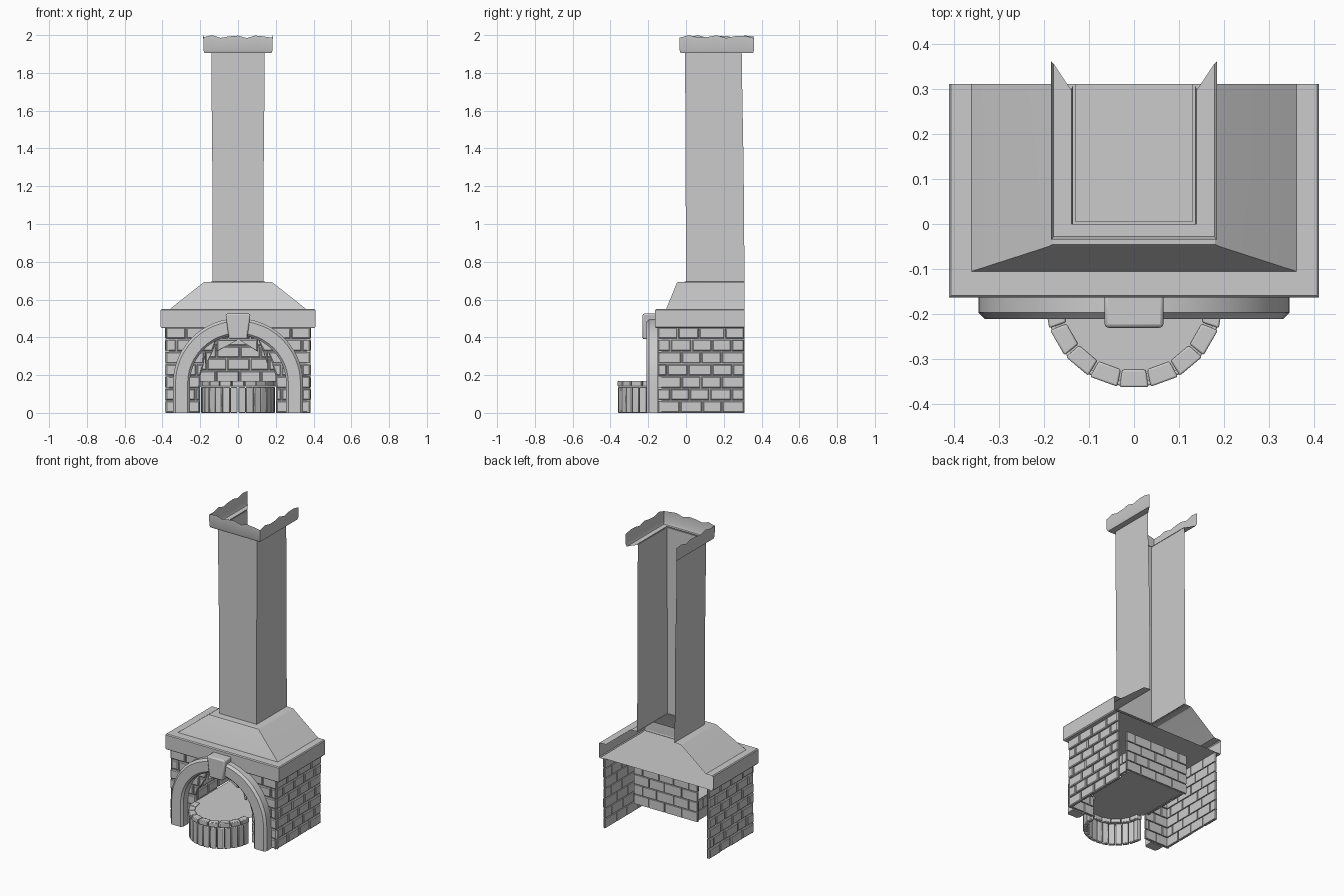
import bpy, bmesh, math, random
from mathutils import Vector

random.seed(4)
if "Cube" in bpy.data.objects:
    bpy.data.objects.remove(bpy.data.objects["Cube"])

stone = bpy.data.materials.new("stone grey")
stone.use_nodes = True
GREY = (0.6, 0.6, 0.6, 1)
stone.diffuse_color = GREY
stone.node_tree.nodes["Principled BSDF"].inputs["Base Color"].default_value = GREY

BACK = 0.31
WALL_TOP = 0.455
HEARTH_TOP = 0.17


def finish(name, bm, smooth=None, bevel=0, normals=True):
    if normals:
        bmesh.ops.recalc_face_normals(bm, faces=bm.faces)
    mesh = bpy.data.meshes.new(name)
    bm.to_mesh(mesh)
    bm.free()
    mesh.materials.append(stone)
    ob = bpy.data.objects.new(name, mesh)
    bpy.context.collection.objects.link(ob)
    if bevel:
        mod = ob.modifiers.new("bevel", 'BEVEL')
        mod.width = bevel
        mod.segments = 2
    if smooth:
        bpy.ops.object.select_all(action='DESELECT')
        ob.select_set(True)
        bpy.context.view_layer.objects.active = ob
        bpy.ops.object.shade_smooth_by_angle(angle=math.radians(smooth))
    return ob


def loft(bm, loops, closed=False, caps=False):
    """Skin a list of equally long point loops."""
    rings = [[bm.verts.new(p) for p in loop] for loop in loops]
    n = len(rings[0])
    for a, b in zip(rings, rings[1:]):
        for i in range(n if closed else n - 1):
            j = (i + 1) % n
            bm.faces.new((a[i], a[j], b[j], b[i]))
    if caps:
        bm.faces.new(rings[0])
        bm.faces.new(rings[-1])


def u_path(half, front, z, back=BACK, n=8, wave=0):
    """Three sided outline, open at the back."""
    corners = [(-half, back), (-half, front), (half, front), (half, back)]
    pts = []
    for k, ((x0, y0), (x1, y1)) in enumerate(zip(corners, corners[1:])):
        for i in range(n + (k == 2)):
            t = i / n
            w = wave * math.sin(2.3 * (k * n + i))
            pts.append((x0 + (x1 - x0) * t, y0 + (y1 - y0) * t, z + w))
    return pts


def u_loft(name, sections, smooth=30):
    bm = bmesh.new()
    loft(bm, [u_path(**s) for s in sections])
    return finish(name, bm, smooth)


def section(half, front, z, back=BACK, n=1, wave=0):
    return dict(half=half, front=front, z=z, back=back, n=n, wave=wave)


def brick_panel(name, origin, along, normal, s0, s1, z0, z1, rows, opening=None):
    """Staggered bricks on a thin mortar sheet, with an optional arched opening."""
    origin, along, normal = Vector(origin), Vector(along), Vector(normal)
    bm = bmesh.new()

    def place(s, z, d):
        return origin + along * s + normal * d + Vector((0, 0, z))

    def cell(quad):
        loft(bm, [[place(s, z, -0.012) for s, z in quad[:2]],
                  [place(s, z, -0.012) for s, z in (quad[3], quad[2])]])
        cs = sum(p[0] for p in quad) / 4
        cz = sum(p[1] for p in quad) / 4
        push = random.uniform(-0.003, 0.002)

        def ring(gap, d):
            out = []
            for s, z in quad:
                gs = math.copysign(min(gap, abs(s - cs)), cs - s)
                out.append(place(s + gs, z + math.copysign(gap, cz - z), d))
            return out
        loft(bm, [ring(0.003, -0.02), ring(0.003, push - 0.004), ring(0.008, push)],
             closed=True, caps=True)

    h = (z1 - z0) / rows
    count = max(2, round((s1 - s0) / 0.105))
    w = (s1 - s0) / count
    for r in range(rows):
        za, zb = z0 + r * h, z0 + (r + 1) * h
        inner = [s0 + (i + 0.5 * (r % 2)) * w + random.uniform(-0.012, 0.012)
                 for i in range(1 - r % 2, count)]
        edges = [s0] + inner + [s1]
        for a, b in zip(edges, edges[1:]):
            if not opening or opening(za) <= 0:
                cell([(a, za), (b, za), (b, zb), (a, zb)])
                continue
            for side in (-1, 1):
                lo, hi = sorted((side * a, side * b))
                low, high = max(lo, opening(za)), max(lo, opening(zb))
                if hi - min(low, high) < 0.02:
                    continue
                low, high = min(low, hi - 0.004), min(high, hi - 0.004)
                cell([(side * low, za), (side * hi, za), (side * hi, zb), (side * high, zb)])
    return finish(name, bm)


def arch_opening(z, radius=0.2, spring=0.175):
    if z < spring:
        return radius
    return math.sqrt(max(0, radius ** 2 - (z - spring) ** 2))


# Outer brick walls
brick_panel("front_wall", (0, -0.15, 0), (1, 0, 0), (0, -1, 0),
            -0.385, 0.385, 0, WALL_TOP, 7, arch_opening)
for side, label in ((1, "left"), (-1, "right")):
    brick_panel(label + "_wall", (side * 0.385, 0, 0), (0, 1, 0), (side, 0, 0),
                -0.15, BACK, 0, WALL_TOP, 7)
    # Firebox side lining
    brick_panel(label + "_firebox_lining", (side * 0.2, 0, 0), (0, 1, 0), (-side, 0, 0),
                -0.13, 0.2, HEARTH_TOP - 0.01, 0.29, 2)
brick_panel("firebox_back", (0, 0.19, 0), (1, 0, 0), (0, -1, 0),
            -0.23, 0.23, HEARTH_TOP - 0.01, 0.42, 4)

# Cornice and sloping hood
u_loft("cornice", [section(0.38, -0.145, 0.45), section(0.405, -0.16, 0.45),
                   section(0.41, -0.163, 0.456), section(0.41, -0.163, 0.544),
                   section(0.405, -0.158, 0.55), section(0.36, -0.105, 0.55)], 20)
u_loft("hood", [section(0.36, -0.105, 0.55), section(0.19, -0.05, 0.685),
                section(0.18, -0.045, 0.692), section(0.13, 0.005, 0.695)], 20)
bm = bmesh.new()
loft(bm, [[(-0.4, -0.15, WALL_TOP), (0.4, -0.15, WALL_TOP)],
          [(-0.4, BACK, WALL_TOP), (0.4, BACK, WALL_TOP)]])
finish("firebox_ceiling", bm)

# Chimney stack and its flared cap
u_loft("chimney", [section(0.135, 0.0, 0.69, 0.31), section(0.136, -0.002, 1.3, 0.305),
                   section(0.14, -0.004, 1.7, 0.298), section(0.14, -0.004, 1.91, 0.295)])
u_loft("chimney_cap", [section(0.138, 0.0, 1.905, 0.295, 8),
                       section(0.178, -0.028, 1.905, 0.355, 8),
                       section(0.183, -0.034, 1.92, 0.36, 8),
                       section(0.184, -0.034, 1.992, 0.36, 8, 0.008)], 40)

# Stone arch around the opening
inner, outer, centre = 0.255, 0.345, 0.155
profile = [(inner, -0.15), (inner, -0.198), (inner + 0.012, -0.21),
           (outer - 0.014, -0.21), (outer, -0.196), (outer, -0.15)]
stations = [(0, -centre)] + [(math.pi * i / 24, 0) for i in range(25)] + [(math.pi, -centre)]
bm = bmesh.new()
loft(bm, [[(r * math.cos(a), y, centre + drop + r * math.sin(a)) for r, y in profile]
          for a, drop in stations], closed=True, caps=True)
finish("arch", bm, 35)

# Keystone
bm = bmesh.new()
key = [(-0.048, 0.39), (0.048, 0.39), (0.066, 0.525), (-0.066, 0.525)]
loft(bm, [[(x, y, z) for x, z in key] for y in (-0.155, -0.23)], closed=True, caps=True)
finish("keystone", bm, 35, 0.008)


# Half round hearth: upright stones below a row of capping stones
def hearth_ring(name, r0, r1, z0, z1, count):
    bm = bmesh.new()
    gap = 0.012
    for i in range(count):
        a = math.pi * (1 + i / count) + gap
        b = math.pi * (1 + (i + 1) / count) - gap
        plan = [(r * math.cos(t), -0.165 + r * math.sin(t))
                for r, t in ((r0, a), (r1, a), (r1, b), (r0, b))]
        loft(bm, [[(x, y, z) for x, y in plan] for z in (z0, z1)], closed=True, caps=True)
    return finish(name, bm, 35, 0.004)


hearth_ring("hearth_uprights", 0.17, 0.196, 0, 0.136, 14)
hearth_ring("hearth_capping", 0.16, 0.199, 0.139, HEARTH_TOP, 9)

# Hearth floor running back into the firebox
bm = bmesh.new()
arc = [(0.185 * math.cos(t), -0.165 + 0.185 * math.sin(t), HEARTH_TOP - 0.008)
       for t in (math.pi * (1 + i / 18) for i in range(19))]
bm.faces.new([bm.verts.new(p) for p in
              arc + [(0.2, -0.15, arc[0][2]), (0.2, 0.2, arc[0][2]),
                     (-0.2, 0.2, arc[0][2]), (-0.2, -0.15, arc[0][2])]])
finish("hearth_floor", bm)
